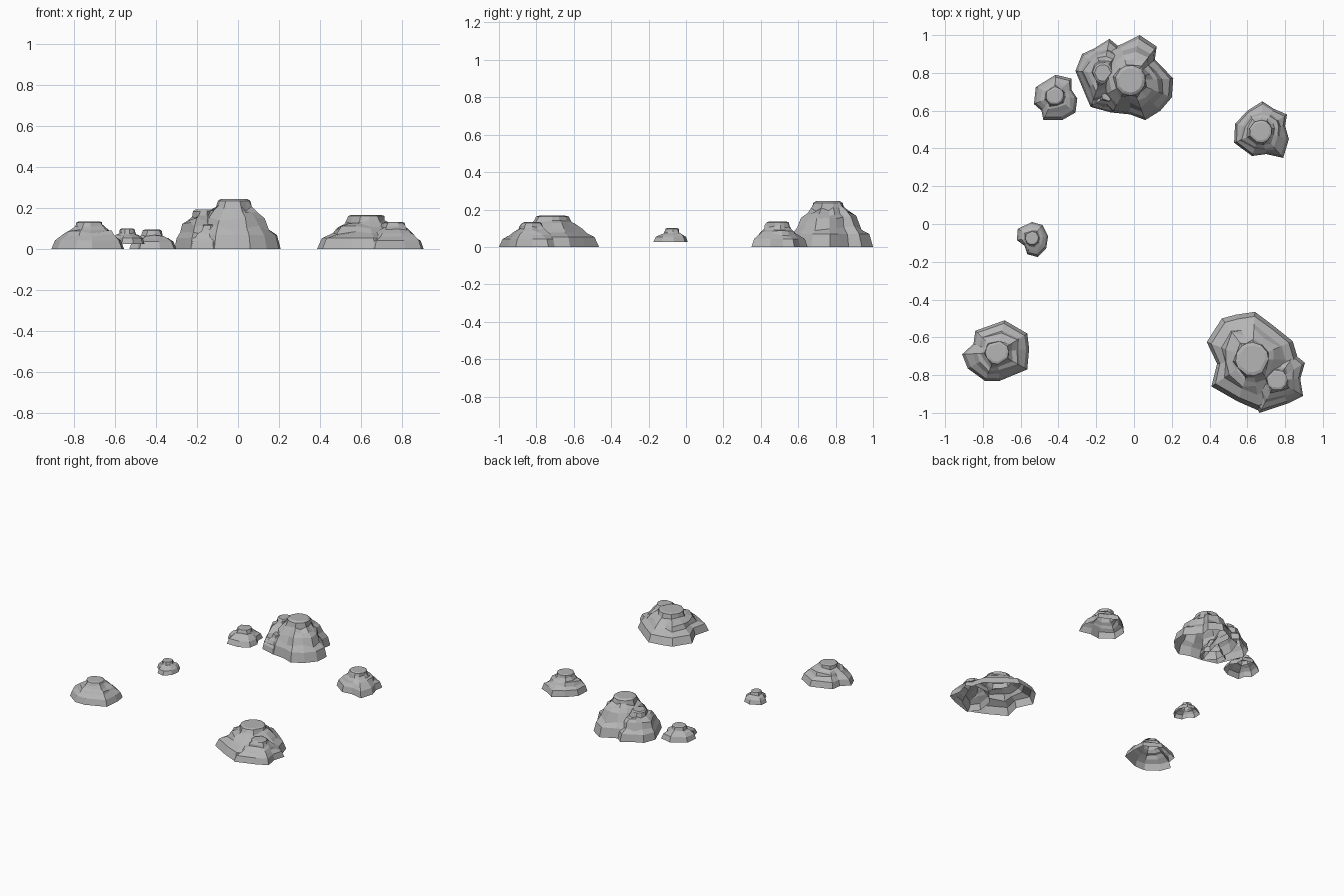
import bpy
import bmesh
import math
import random
from mathutils import Vector

cube = bpy.data.objects.get("Cube")
if cube:
    bpy.data.objects.remove(cube, do_unlink=True)

stone = bpy.data.materials.new("grey_stone")
stone.use_nodes = True
grey = (0.46, 0.46, 0.46, 1)
stone.diffuse_color = grey
stone.node_tree.nodes["Principled BSDF"].inputs["Base Color"].default_value = grey

# Slope profiles: (blend from base outline to summit circle, share of height)
CLIFF = [(0, 0), (.12, .28), (.36, .41), (.52, .62), (.74, .74), (.94, .82), (1, .96)]
MOUND = [(0, 0), (.15, .32), (.46, .48), (.6, .62), (.82, .72), (.95, .81), (1, .97)]
SHELF = [(0, 0), (.2, .38), (.5, .55), (.76, .64), (.92, .7), (1, .96)]


def build_rock(name, centre, radius, height, outline, profile, seed, base=0):
    """Terraced, open-bottomed rock rising from an outline to a flat round summit."""
    rng = random.Random(seed)
    middle = Vector(centre)
    bm = bmesh.new()
    rings = [[] for step in profile]
    for index, point in enumerate(outline):
        offset = Vector(point) - middle
        rim = offset.normalized() * radius
        # Alternate ribs and gullies run up the slope, with broken ledges between
        rib = rng.uniform(.02, .08) * (-1) ** index
        for level, (blend, rise) in enumerate(profile):
            if 1 < level < len(profile) - 1:
                blend = min(blend + rib + rng.uniform(-.07, .07), 1)
                rise += rng.uniform(-.06, .06)
            flat = middle + offset.lerp(rim, blend)
            rings[level].append(bm.verts.new((*flat, base + rise * (height - base))))
    # Bevelled summit
    rings.append([])
    for vert in rings[-2]:
        flat = middle + (vert.co.xy - middle) * .8
        rings[-1].append(bm.verts.new((*flat, height)))
    count = len(outline)
    for lower, upper in zip(rings, rings[1:]):
        for i in range(count):
            j = (i + 1) % count
            bm.faces.new((lower[i], lower[j], upper[j], upper[i]))
    bm.faces.new(rings[-1])
    mesh = bpy.data.meshes.new(name)
    bm.to_mesh(mesh)
    bm.free()
    mesh.materials.append(stone)
    bpy.context.collection.objects.link(bpy.data.objects.new(name, mesh))


# Large back rock: main tower, lower side summit and a front buttress
build_rock("back_large_rock", (-.02, .76), .08, .245, [
    (.208, .77), (.16, .82), (.11, .87), (.12, .94), (.03, 1), (-.07, .95), (-.16, .92),
    (-.2, .8), (-.19, .66), (-.115, .59), (-.02, .58), (.06, .55), (.14, .6), (.2, .67)],
    CLIFF, 3)
build_rock("back_large_rock_side_summit", (-.165, .8), .055, .192, [
    (-.06, .8), (-.07, .93), (-.13, .98), (-.21, .93), (-.275, .9), (-.31, .81),
    (-.26, .69), (-.23, .62), (-.115, .6)], CLIFF, 5)
build_rock("back_large_rock_buttress", (-.14, .68), .032, .12, [
    (-.05, .69), (-.14, .76), (-.24, .7), (-.23, .62), (-.12, .59), (-.07, .62)], MOUND, 8)

# Large front rock: main tower and lower side summit
build_rock("front_large_rock", (.625, -.715), .088, .167, [
    (.87, -.72), (.84, -.62), (.74, -.54), (.64, -.465), (.54, -.48), (.465, -.5),
    (.385, -.625), (.44, -.74), (.41, -.86), (.55, -.94), (.665, -.99), (.78, -.92)], MOUND, 4)
build_rock("front_large_rock_side_summit", (.757, -.825), .055, .132, [
    (.905, -.735), (.85, -.69), (.72, -.7), (.63, -.8), (.61, -.92),
    (.665, -1), (.815, -.95), (.895, -.91), (.88, -.82)], MOUND, 6)

# Medium rocks
build_rock("left_medium_rock", (.67, .49), .06, .135, [
    (.82, .45), (.8, .52), (.81, .58), (.74, .61), (.68, .65), (.6, .6),
    (.535, .53), (.53, .43), (.625, .36), (.7, .37), (.79, .35)], MOUND, 11)
build_rock("right_medium_rock", (-.725, -.68), .062, .135, [
    (-.555, -.66), (-.565, -.58), (-.685, -.51), (-.84, -.565), (-.85, -.635),
    (-.91, -.69), (-.88, -.765), (-.79, -.83), (-.71, -.83), (-.565, -.77)], MOUND, 12)

# Small rocks
build_rock("back_small_rock", (-.42, .68), .048, .095, [
    (-.3, .665), (-.33, .71), (-.33, .77), (-.415, .79), (-.52, .725),
    (-.53, .635), (-.49, .6), (-.48, .55), (-.38, .55), (-.31, .59)], SHELF, 13)
build_rock("tiny_rock", (-.54, -.075), .036, .1, [
    (-.455, -.065), (-.485, -.005), (-.54, .01), (-.615, -.025), (-.62, -.085),
    (-.58, -.115), (-.565, -.16), (-.51, -.175), (-.465, -.13)], SHELF, 14, base=.025)
